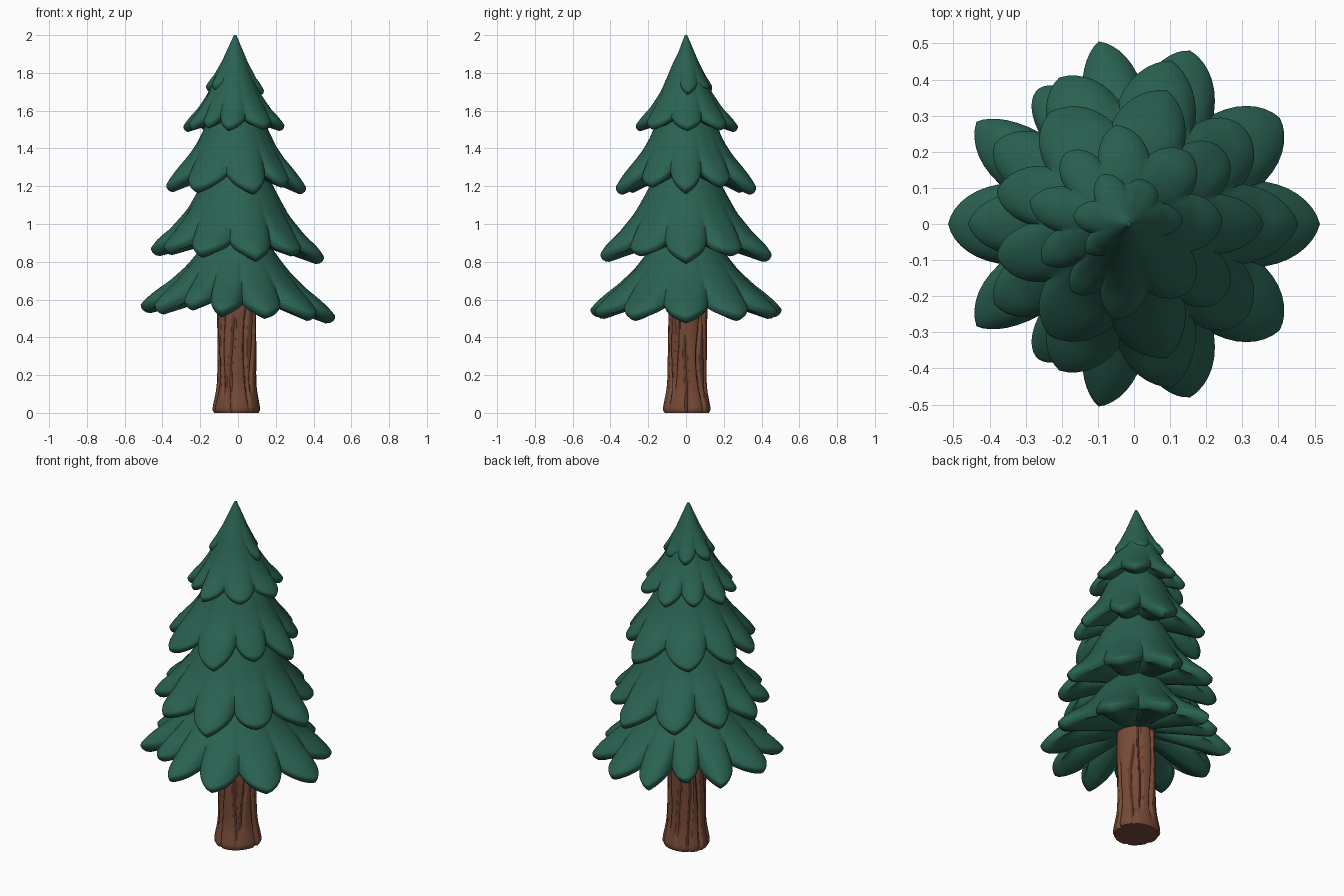
import bpy, bmesh, math, random

if "Cube" in bpy.data.objects:
    bpy.data.objects.remove(bpy.data.objects["Cube"], do_unlink=True)
rng = random.Random(4)


def material(name, rgb):
    m = bpy.data.materials.new(name)
    m.use_nodes = True
    m.diffuse_color = (*rgb, 1)
    m.node_tree.nodes["Principled BSDF"].inputs["Base Color"].default_value = (*rgb, 1)
    return m


GREEN = material("pine green", (0.023, 0.122, 0.083))
BROWN = material("bark brown", (0.185, 0.068, 0.038))


def lathe_object(name, columns, mat, angle):
    """Join columns of points around the z axis into a closed, capped solid."""
    bm = bmesh.new()
    grid = [[bm.verts.new(p) for p in col] for col in columns]
    for a, b in zip(grid, grid[1:] + grid[:1]):
        for j in range(len(a) - 1):
            bm.faces.new((a[j], b[j], b[j + 1], a[j + 1]))
    bm.faces.new([c[0] for c in grid])
    bm.faces.new([c[-1] for c in grid])
    bmesh.ops.recalc_face_normals(bm, faces=bm.faces)
    mesh = bpy.data.meshes.new(name)
    bm.to_mesh(mesh)
    bm.free()
    ob = bpy.data.objects.new(name, mesh)
    bpy.context.collection.objects.link(ob)
    mesh.materials.append(mat)
    bpy.ops.object.select_all(action="DESELECT")
    ob.select_set(True)
    bpy.context.view_layer.objects.active = ob
    bpy.ops.object.shade_smooth_by_angle(angle=math.radians(angle))
    return ob


def lookup(profile, r):
    """Height of a (radius, height) profile at radius r."""
    for (r0, z0), (r1, z1) in zip(profile, profile[1:]):
        if r <= r1:
            break
    return z0 + (z1 - z0) * (r - r0) / (r1 - r0)


def bough_tier(name, profile, lobes, cx=0.0, tilt=0.0, valley=0.75, inner=0.09, rise=0.1):
    """A drooping skirt of leaf-shaped lobes; lobes are (degrees, relative length)."""
    steps, rows = 14, 14
    r0, tip = profile[0][0], profile[-1][0]
    thick = 0.03 + 0.07 * tip
    columns = []
    for (a0, l0), (a1, l1) in zip(lobes, lobes[1:] + [(lobes[0][0] + 360, lobes[0][1])]):
        for k in range(steps):
            u = k / steps
            t = 1 - abs(2 * u - 1)                       # 0 on a lobe tip, 1 in a notch
            ang = math.radians(a0 + (a1 - a0) * u)
            scale = l0 + (l1 - l0) * u
            leaf = 1 - 0.5 * t ** 1.2 - 0.5 * t ** 2.4
            hem = tip * scale * (valley + (1 - valley) * leaf)

            def point(r, z):
                x = r * math.cos(ang)
                return (cx + x, r * math.sin(ang), z - tilt * x / tip)

            col = []
            for j in range(rows + 1):                    # upper surface, creased between lobes
                s = 1 - (1 - j / rows) ** 1.5
                r = r0 + s * (hem - r0)
                z = lookup(profile, r0 + (r - r0) / scale ** 0.5)
                z -= 0.075 * tip * s ** 3 * t * t + 0.35 * thick * s ** 9
                col.append(point(r, z))
            low = z - thick * (0.65 - 0.2 * t)
            end = profile[-1][1] - thick + rise
            for f, d in ((0.998, 0.3), (0.98, 0.65), (0.945, 0.92)):   # rounded lip
                col.append(point(hem * f, z + (low - z) * d))
            lip = hem * 0.9
            for f in (0, 0.2, 0.4, 0.6, 0.8, 1):               # underside
                groove = 0.05 * tip * t * t * (1 - f)
                col.append(point(lip + (inner - lip) * f, low + (end - low) * f + groove))
            columns.append(col)
    return lathe_object(name, columns, GREEN, 52)


def mirrored(half):
    """Lobes given from 0 to 180 degrees, repeated on the other side."""
    return half + [(360 - a, s) for a, s in reversed(half) if 0 < a < 180]


# Boughs, lowest first
bough_tier("lowest_boughs",
           [(0.13, 0.95), (0.2, 0.855), (0.27, 0.765), (0.36, 0.68), (0.45, 0.615), (0.515, 0.567)],
           mirrored([(0, 1), (36, 0.97), (72, 0.98), (101, 1), (125, 0.89), (147, 1.01), (180, 1)]),
           tilt=0.03, rise=0.115)
bough_tier("lower_middle_boughs",
           [(0.14, 1.3), (0.2, 1.185), (0.27, 1.06), (0.36, 0.955), (0.43, 0.9), (0.46, 0.87)],
           mirrored([(0, 0.99), (40, 0.88), (77, 1.01), (117, 0.99), (150, 0.97), (180, 1)]),
           tilt=0.025)
bough_tier("upper_middle_boughs",
           [(0.1, 1.62), (0.165, 1.515), (0.2, 1.435), (0.25, 1.36), (0.33, 1.27), (0.372, 1.222)],
           mirrored([(0, 0.99), (37, 0.88), (75, 1.03), (126, 1.03), (166, 1.03)]),
           cx=-0.008, tilt=0.012)
bough_tier("upper_boughs",
           [(0.02, 1.95), (0.07, 1.85), (0.108, 1.76), (0.14, 1.69), (0.195, 1.61), (0.268, 1.54)],
           [(2, 0.99), (48, 0.98), (96, 1.03), (131, 0.97), (167, 1.03),
            (204, 0.96), (232, 0.9), (263, 1), (312, 0.95)],
           cx=-0.02, inner=0.06, rise=0.06)
bough_tier("crown_boughs",
           [(0.006, 2.0), (0.022, 1.965), (0.068, 1.86), (0.112, 1.78), (0.152, 1.735)],
           [(3, 1), (68, 0.85), (118, 1.03), (172, 1.02), (215, 0.93), (262, 0.72), (315, 0.7)],
           cx=-0.015, valley=0.72, tilt=0.012, inner=0.04, rise=0.04)

# Trunk with flared foot and wavy carved bark grooves
COUNT = 11
grooves = [(i * math.tau / COUNT + rng.uniform(-0.1, 0.1), rng.uniform(0.06, 0.13),
            rng.uniform(8, 13), rng.uniform(0, 6), rng.uniform(-0.2, 0.12),
            rng.uniform(0.5, 0.8)) for i in range(COUNT)]
levels = 44
trunk = []
for i in range(160):
    a = i * math.tau / 160
    col = []
    for j in range(levels + 1):
        z = 0.66 * j / levels
        r = 0.103 + 0.024 * math.exp(-(z / 0.1) ** 2) + 0.003 * math.sin(3 * a + 5 * z)
        r -= 0.01 * max(0, 1 - z / 0.016)                # worn bottom edge
        cut = 0
        for start, sway, freq, phase, base, length in grooves:
            mid = start + sway * math.sin(freq * z + phase)
            d = abs((a - mid + math.pi) % math.tau - math.pi)
            if base < z < base + length:
                fade = min(1, (z - base) / 0.08, (base + length - z) / 0.08)
                cut = max(cut, fade * max(0, 1 - d / 0.13))
        r -= 0.016 * cut
        col.append((r * math.cos(a) - 0.009, r * math.sin(a) + 0.007, z))
    trunk.append(col)
lathe_object("trunk", trunk, BROWN, 40)
